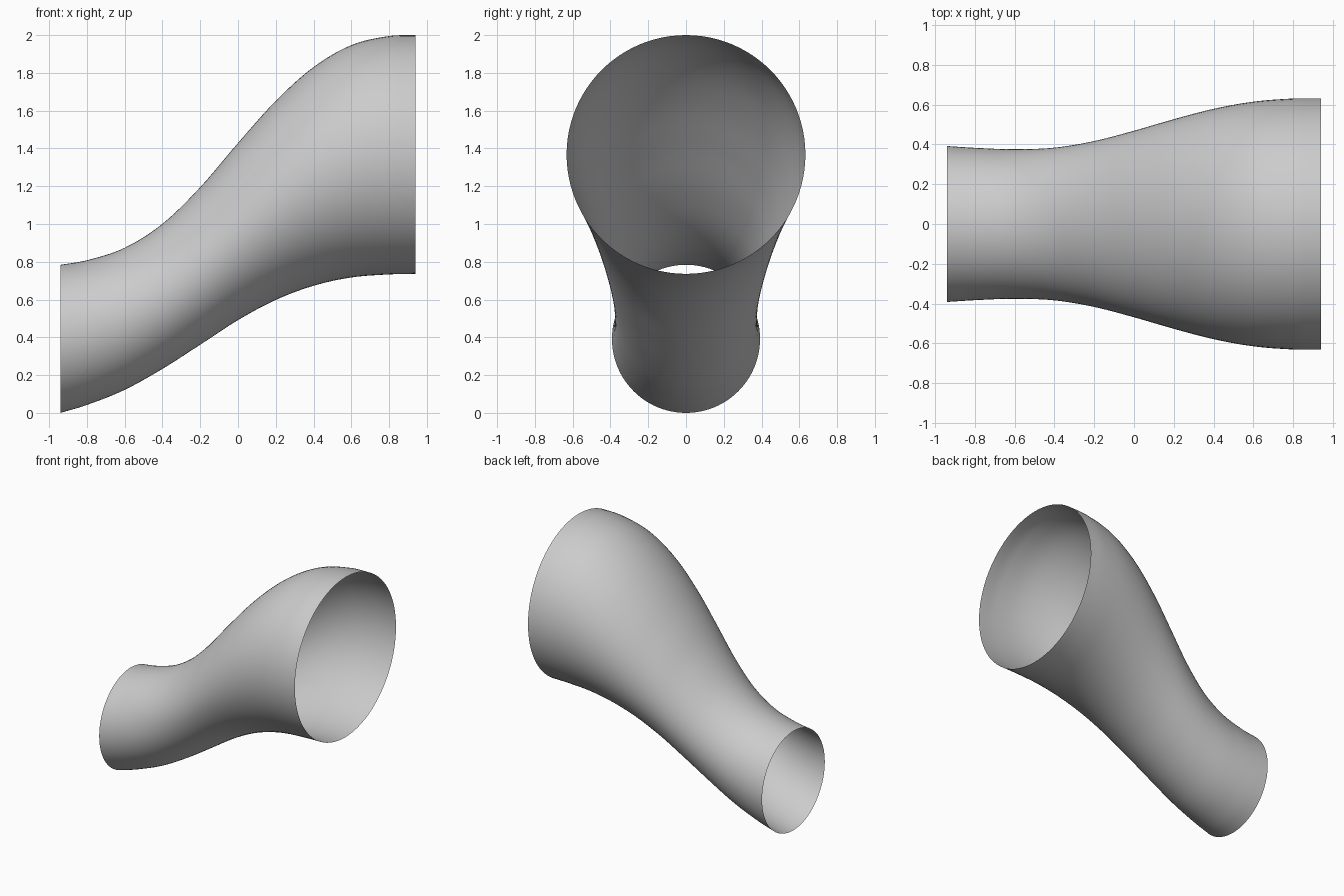
import bpy
import bmesh
import math

cube = bpy.data.objects.get("Cube")
if cube:
    bpy.data.objects.remove(cube, do_unlink=True)

# Stations along the duct: x, height of the centre, radius
STATIONS = [
    (-0.94, 0.392, 0.392), (-0.8, 0.425, 0.383), (-0.6, 0.498, 0.376),
    (-0.4, 0.617, 0.384), (-0.2, 0.778, 0.417), (0.0, 0.960, 0.469),
    (0.2, 1.125, 0.527), (0.4, 1.252, 0.579), (0.6, 1.332, 0.615),
    (0.8, 1.364, 0.631), (0.94, 1.368, 0.632),
]
SIDES = 96
STEPS = 6


def slope(i, k):
    """Slope of column k at station i, from its neighbours."""
    a = STATIONS[max(i - 1, 0)]
    b = STATIONS[min(i + 1, len(STATIONS) - 1)]
    return (b[k] - a[k]) / (b[0] - a[0])


def blend(i, k, t):
    """Cubic blend of column k between stations i and i + 1."""
    p, q = STATIONS[i], STATIONS[i + 1]
    h = q[0] - p[0]
    s = t * t * (3 - 2 * t)
    return (p[k] * (1 - s) + q[k] * s
            + h * slope(i, k) * t * (1 - t) ** 2
            - h * slope(i + 1, k) * t * t * (1 - t))


# Smooth centre line and radius
path = []
for i in range(len(STATIONS) - 1):
    for j in range(STEPS):
        t = j / STEPS
        x = STATIONS[i][0] * (1 - t) + STATIONS[i + 1][0] * t
        path.append((x, blend(i, 1, t), blend(i, 2, t)))
path.append(STATIONS[-1])

# Open duct: upright circles lofted along the path
bm = bmesh.new()
rings = []
for x, z, r in path:
    angles = [math.tau * n / SIDES for n in range(SIDES)]
    rings.append([bm.verts.new((x, r * math.cos(a), z + r * math.sin(a))) for a in angles])
for a, b in zip(rings, rings[1:]):
    for n in range(SIDES):
        m = (n + 1) % SIDES
        bm.faces.new((a[n], a[m], b[m], b[n])).smooth = True
bm.normal_update()
if sum(f.normal.y * f.calc_center_median().y for f in bm.faces) < 0:
    bmesh.ops.reverse_faces(bm, faces=bm.faces[:])

mesh = bpy.data.meshes.new("duct_transition")
bm.to_mesh(mesh)
bm.free()
duct = bpy.data.objects.new("duct_transition", mesh)
bpy.context.collection.objects.link(duct)

# Plain grey metal
grey = (0.6, 0.6, 0.6, 1.0)
mat = bpy.data.materials.new("light_grey")
mat.use_nodes = True
mat.diffuse_color = grey
mat.node_tree.nodes["Principled BSDF"].inputs["Base Color"].default_value = grey
mesh.materials.append(mat)
